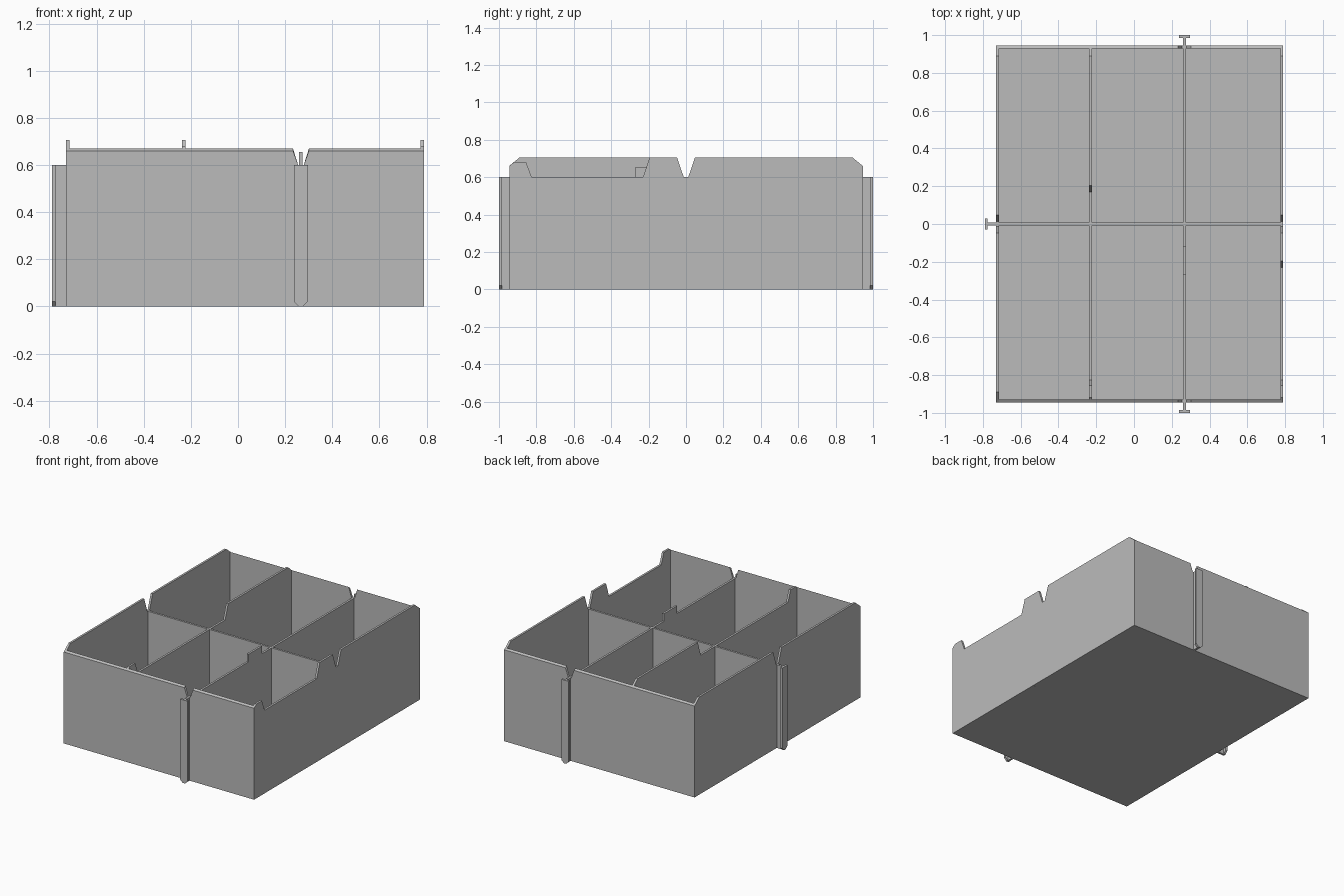
import bpy
import bmesh

if "Cube" in bpy.data.objects:
    bpy.data.objects.remove(bpy.data.objects["Cube"], do_unlink=True)

grey = bpy.data.materials.new("plain grey")
grey.use_nodes = True
colour = (0.5, 0.5, 0.5, 1)
grey.diffuse_color = colour
grey.node_tree.nodes["Principled BSDF"].inputs["Base Color"].default_value = colour

# Main dimensions
LEFT, RIGHT, DEPTH = 0.79, -0.73, 0.945
T = 0.015
LOW, RIM, HIGH = 0.6, 0.67, 0.705
EDGE = 0.66
SLOT_X = 0.267


def prism(name, profile, axis, start, end):
    """Extrude a profile along an axis, the profile using the other two in order."""
    bm = bmesh.new()
    rings = []
    for d in (start, end):
        ring = []
        for a, b in profile:
            co = [a, b]
            co.insert("xyz".index(axis), d)
            ring.append(bm.verts.new(co))
        rings.append(ring)
    bm.faces.new(rings[0])
    bm.faces.new(rings[1][::-1])
    n = len(profile)
    for i in range(n):
        j = (i + 1) % n
        bm.faces.new((rings[0][i], rings[0][j], rings[1][j], rings[1][i]))
    bmesh.ops.recalc_face_normals(bm, faces=bm.faces)
    mesh = bpy.data.meshes.new(name)
    bm.to_mesh(mesh)
    bm.free()
    mesh.materials.append(grey)
    obj = bpy.data.objects.new(name, mesh)
    bpy.context.collection.objects.link(obj)
    return obj


def rect(a0, a1, b0, b1):
    return [(a0, b0), (a1, b0), (a1, b1), (a0, b1)]


def v_notch(c, top, half_top, half_bottom):
    return [(c - half_top, top), (c - half_bottom, LOW),
            (c + half_bottom, LOW), (c + half_top, top)]


def lowered_top(cut_end):
    """Top line of a wall whose front part is cut down for access."""
    return [(-0.918, 0.68), (-0.855, 0.68), (-0.825, LOW),
            (cut_end - 0.035, LOW), (cut_end, HIGH)]


# Floor
prism("floor", rect(RIGHT + T, LEFT - T, -DEPTH + T, DEPTH - T), "z", 0, T)

# Side walls with bevelled ends and notches
base = [(DEPTH, 0), (-DEPTH, 0), (-DEPTH, EDGE)]
notch = v_notch(0, HIGH, 0.048, 0.012)
back_end = [(0.89, HIGH), (DEPTH, EDGE)]
prism("right_wall", base + [(-0.89, HIGH)] + notch + back_end, "x", RIGHT, RIGHT + T)
prism("left_wall", base + lowered_top(-0.195) + notch + back_end, "x", LEFT - T, LEFT)

# Front and back walls, with the rim sloping down outwards
end_profile = ([(LEFT - T, 0), (RIGHT + T, 0), (RIGHT + T, RIM)]
               + v_notch(SLOT_X, RIM, 0.034, 0.012) + [(LEFT - T, RIM)])
for name, side in (("front_wall", -1), ("back_wall", 1)):
    wall = prism(name, end_profile, "y", side * (DEPTH - T), side * DEPTH)
    for v in wall.data.vertices:
        if v.co.z > EDGE and abs(v.co.y) > DEPTH - T / 2:
            v.co.z = EDGE

# Tall fixed divider with a long access cut
inner = DEPTH - T
prism("long_divider", [(inner, T), (-inner, T), (-inner, RIM)] + lowered_top(0.205)
      + [(0.89, HIGH), (inner, RIM)], "x", -0.237, -0.222)

# Sliding dividers, running through the walls to the outer flanges
reach = 1 - T
prism("slotted_divider",
      [(-reach, 0), (-DEPTH, 0), (-inner, T), (inner, T), (DEPTH, 0), (reach, 0),
       (reach, LOW), (-0.12, LOW), (-0.12, 0.655), (-0.27, 0.655), (-0.27, LOW),
       (-reach, LOW)], "x", SLOT_X - T / 2, SLOT_X + T / 2)
prism("cross_divider",
      [(-LEFT + T, 0), (RIGHT, 0), (RIGHT + T, T), (LEFT - T, T),
       (LEFT - T, LOW), (-LEFT + T, LOW)], "y", -T / 2, T / 2)


# Outer flanges with bevelled feet
def flange(name, c, axis, start, end):
    w, foot = 0.029, 0.02
    prism(name, [(c - w + foot, 0), (c + w - foot, 0), (c + w, foot), (c + w, LOW),
                 (c - w, LOW), (c - w, foot)], axis, start, end)


flange("front_flange", SLOT_X, "y", -1, -reach)
flange("back_flange", SLOT_X, "y", reach, 1)
flange("right_flange", 0, "x", -LEFT, -LEFT + T)
